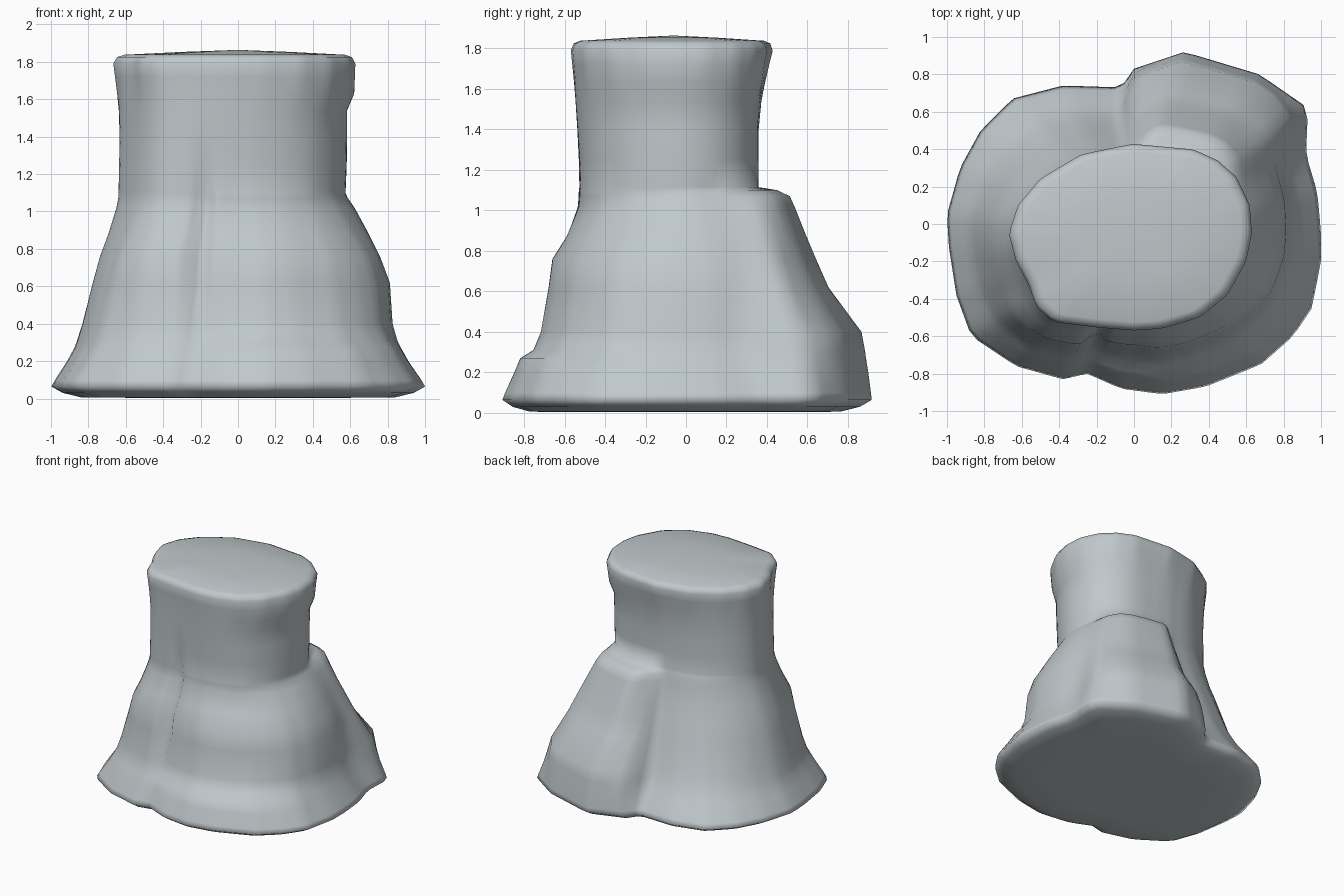
import bpy, bmesh, math
from mathutils import Vector

if "Cube" in bpy.data.objects:
    bpy.data.objects.remove(bpy.data.objects["Cube"])

# Outlines seen from above: widest flare of the roots, and the cut top
BASE = [(1, -.05), (.98, .17), (.92, .37), (.93, .62), (.67, .8), (.27, .92), (0, .83), (-.07, .73),
        (-.38, .74), (-.65, .67), (-.82, .5), (-.93, .3), (-1, .05), (-.99, -.12), (-.95, -.38),
        (-.87, -.6), (-.63, -.76), (-.38, -.83), (-.25, -.8), (-.07, -.88), (.15, -.91), (.38, -.87),
        (.68, -.75), (.85, -.6), (.95, -.45), (1, -.2)]
TOP = [(.63, -.05), (.62, .1), (.55, .25), (.45, .34), (.32, .4), (0, .43), (-.28, .37), (-.5, .24),
       (-.62, .1), (-.67, -.05), (-.63, -.2), (-.56, -.32), (-.52, -.44), (-.43, -.52), (-.2, -.55),
       (0, -.57), (.15, -.56), (.35, -.5), (.5, -.38), (.6, -.2)]
C = Vector((0, -.06))
N = 96

# Amount of root flare per height, one column for each side
Z = [.07, .2, .27, .31, .4, .62, .76, .88, 1.02, 1.07, 1.1, 1.115]
FRONT = [1, .82, .73, .58, .5, .38, .34, .17, .03, .015, .01, 0]
LEDGE = [1, .86, .79, .62, .52, .43, .38, .18, .03, .015, .01, 0]
RIGHT = [1, .79, .69, .64, .58, .55, .43, .28, .08, .01, 0, 0]
SHELF = [1, .8, .73, .69, .63, .59, .46, .33, .16, .06, 0, 0]
ROOT = [1, .97, .95, .94, .91, .62, .51, .42, .32, .28, .17, 0]
EDGE = [1, .97, .94, .92, .85, .52, .4, .29, .16, .1, .05, 0]
BACK = [1, .78, .67, .62, .52, .35, .24, .14, .06, .04, .02, .01]
LEFT = [1, .76, .65, .61, .53, .37, .26, .13, .02, 0, 0, 0]
LOBE = [1, .8, .7, .62, .54, .43, .39, .2, .03, 0, 0, 0]
SIDES = [(-90, FRONT), (-75, LEDGE), (-48, LEDGE), (-10, RIGHT), (20, SHELF), (45, ROOT), (80, ROOT),
         (89, EDGE), (98, BACK), (140, BACK), (180, LEFT), (205, LEFT), (226, LOBE), (246, LOBE),
         (253, FRONT), (270, FRONT)]


def lerp_table(x, xs, ys):
    if x <= xs[0]:
        return ys[0]
    for i in range(len(xs) - 1):
        if x <= xs[i + 1]:
            f = (x - xs[i]) / (xs[i + 1] - xs[i])
            return ys[i] + (ys[i + 1] - ys[i]) * f
    return ys[-1]


def reach(poly, deg):
    """Distance from the centre to the outline along a direction."""
    a0 = math.radians(deg)
    d = Vector((math.cos(a0), math.sin(a0)))
    best = 0
    for i, p in enumerate(poly):
        a = Vector(p) - C
        e = Vector(poly[(i + 1) % len(poly)]) - C - a
        den = d.cross(e)
        if abs(den) < 1e-9:
            continue
        r, u = a.cross(e) / den, a.cross(d) / den
        if r > 0 and -1e-6 <= u <= 1 + 1e-6:
            best = max(best, r)
    return best


degs = [-90 + 360 * i / N for i in range(N)]
base_r = {d: reach(BASE, d) for d in degs}
top_r = {d: reach(TOP, d) for d in degs}
round_r = {d: sum(reach(TOP, d + k) for k in range(-10, 11, 4)) / 6 for d in degs}


def radius(d, z):
    ang = math.radians(d)
    # trunk waist: rounder than the cut top, fuller on the left, stepped collar on the right
    f = lerp_table(z, [1.5, 1.78], [0, 1])
    top = round_r[d] + (top_r[d] - round_r[d]) * f
    front = lerp_table(z, [1.0, 1.3, 1.55, 1.65, 1.8], [.9, .92, .955, .97, 1])
    back = lerp_table(z, [1.0, 1.4, 1.55, 1.65, 1.8], [.86, .86, .89, .93, 1])
    right = lerp_table(z, [1.0, 1.3, 1.54, 1.63, 1.8], [.91, .93, .93, .99, 1])
    left = lerp_table(z, [.9, 1.1, 1.47, 1.65, 1.8], [.99, .975, .965, .98, 1])
    c, s = math.cos(ang), math.sin(ang)
    trunk = top * ((right if c > 0 else left) * c * c + (back if s > 0 else front) * s * s)
    if c < 0 and s < 0:     # fuller front left
        trunk += .05 * c * s * lerp_table(z, [1.0, 1.7], [1, .2])
    t = lerp_table(d, [q[0] for q in SIDES], [lerp_table(z, Z, q[1]) for q in SIDES])
    r = trunk + (base_r[d] - trunk) * t
    # groove in the front bark
    depth = lerp_table(z, [.45, .65, 1.05, 1.4], [0, .06, .045, 0])
    return r - depth * math.exp(-((d - 249) / 3.5) ** 2)


bm = bmesh.new()


def ring(z, level, scale=1):
    out = []
    for d in degs:
        r = radius(d, level) * scale
        a = math.radians(d)
        out.append(bm.verts.new((C.x + r * math.cos(a), C.y + r * math.sin(a), z)))
    return out


# Underside, flared side, trunk, rounded rim, slightly domed top
rings = [ring(0.004, .07, .6), ring(.006, .07, .84), ring(.03, .07, .94), ring(.064, .07), ring(.1, .1)]
rings += [ring(z, z) for z in Z[1:] + [1.25, 1.4, 1.54, 1.63, 1.72, 1.79]]
rings += [ring(1.825, 1.8, .97), ring(1.838, 1.8, .91), ring(1.853, 1.8, .45)]
for lo, hi in zip(rings, rings[1:]):
    for i in range(N):
        j = (i + 1) % N
        bm.faces.new((lo[i], lo[j], hi[j], hi[i]))
bm.faces.new(rings[0][::-1])
tip = bm.verts.new((C.x, C.y, 1.864))
for i in range(N):
    bm.faces.new((rings[-1][i], rings[-1][(i + 1) % N], tip))
bmesh.ops.recalc_face_normals(bm, faces=bm.faces)

mesh = bpy.data.meshes.new("tree_stump")
bm.to_mesh(mesh)
bm.free()
stump = bpy.data.objects.new("tree_stump", mesh)
bpy.context.collection.objects.link(stump)

grey = bpy.data.materials.new("pale grey")
grey.diffuse_color = (.53, .58, .6, 1)
grey.use_nodes = True
grey.node_tree.nodes["Principled BSDF"].inputs["Base Color"].default_value = grey.diffuse_color
mesh.materials.append(grey)

bpy.context.view_layer.objects.active = stump
stump.select_set(True)
bpy.ops.object.shade_smooth_by_angle(angle=math.radians(100))
